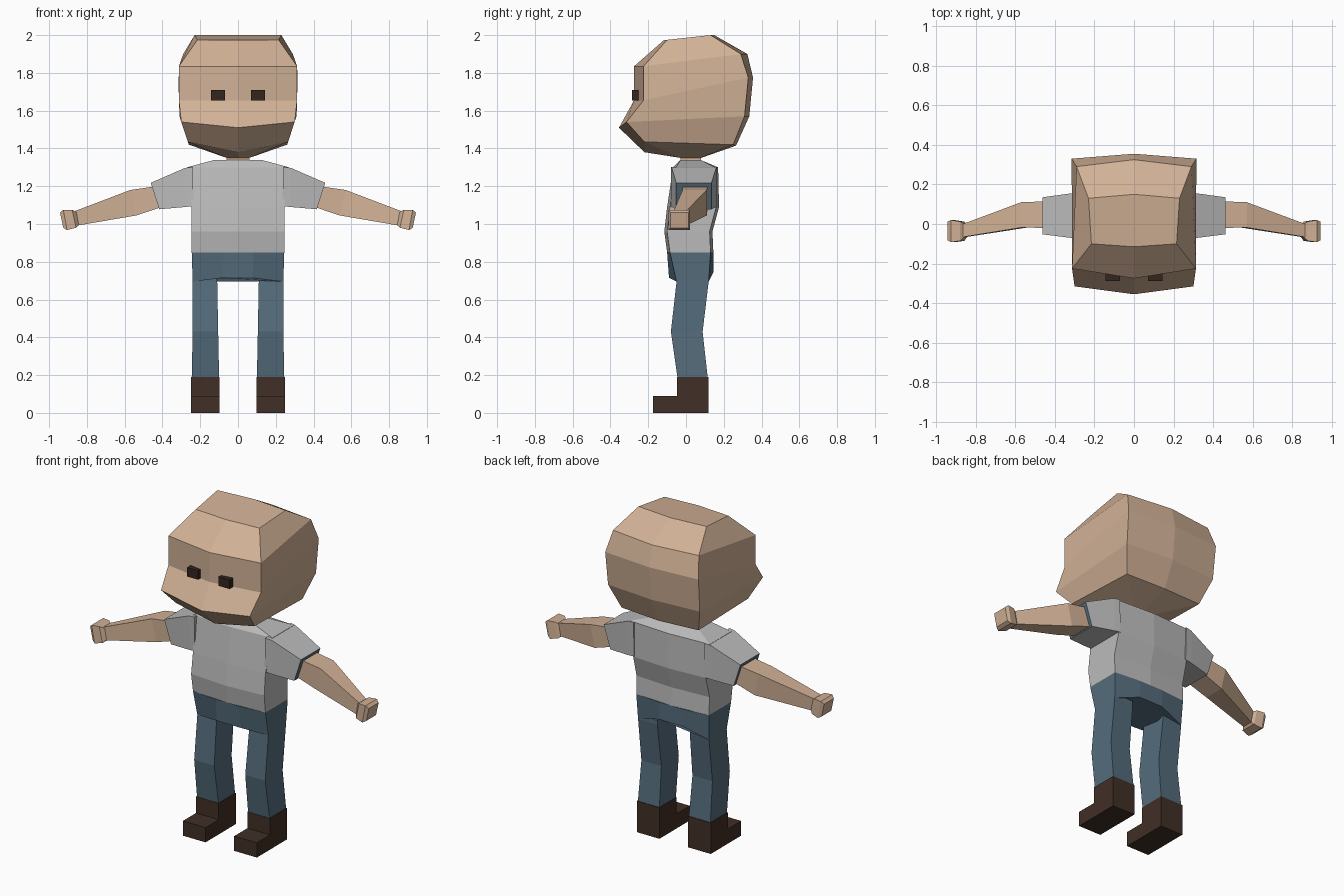
import bpy, bmesh

if "Cube" in bpy.data.objects:
    bpy.data.objects.remove(bpy.data.objects["Cube"], do_unlink=True)


def material(name, *rgb):
    m = bpy.data.materials.new(name)
    m.use_nodes = True
    m.diffuse_color = (*rgb, 1)
    m.node_tree.nodes["Principled BSDF"].inputs["Base Color"].default_value = (*rgb, 1)
    return m


skin = material("skin", .64, .44, .305)
grey = material("shirt grey", .5, .5, .5)
denim = material("denim blue", .09, .15, .2)
leather = material("boot brown", .052, .028, .019)
dark = material("eye brown", .033, .018, .013)


def loft(name, rings, *mats):
    """Join matching point rings with faces and close both ends."""
    bm = bmesh.new()
    loops = [[bm.verts.new(p) for p in ring] for ring in rings]
    n = len(loops[0])
    for a, b in zip(loops, loops[1:]):
        for i in range(n):
            j = (i + 1) % n
            bm.faces.new((a[i], a[j], b[j], b[i]))
    bm.faces.new(loops[0])
    end = bm.faces.new(loops[-1])
    end.material_index = len(mats) - 1
    bmesh.ops.recalc_face_normals(bm, faces=bm.faces)
    mesh = bpy.data.meshes.new(name)
    bm.to_mesh(mesh)
    bm.free()
    for m in mats:
        mesh.materials.append(m)
    ob = bpy.data.objects.new(name, mesh)
    bpy.context.collection.objects.link(ob)
    return ob


def mirrored(half):
    """Complete a ring from its left half, listed front to back."""
    return half + [(-x, y, z) for x, y, z in reversed(half) if x > 0]


def level(x, front, back, z, bulge=.015):
    """Flat ring with a slight fold along the middle."""
    return mirrored([(0, front, z), (x, front + bulge, z),
                     (x, back - bulge, z), (0, back, z)])


def box(y0, y1, x0, x1, z):
    return [(x0, y0, z), (x1, y0, z), (x1, y1, z), (x0, y1, z)]


def section(s, top_x, bottom_x, y0, y1, z0, z1):
    """Slanted arm cross-section on side s."""
    return [(s * bottom_x, y0, z0), (s * top_x, y0, z1),
            (s * top_x, y1, z1), (s * bottom_x, y1, z0)]


# Head, from crown to jaw, ending in the neck
head = [
    [(0, -.115, 1.975), (.215, -.1, 1.975), (.23, .13, 2), (0, .15, 2)],
    [(0, -.275, 1.835), (.313, -.225, 1.835), (.29, .29, 1.9), (0, .325, 1.9)],
    [(0, -.275, 1.655), (.313, -.225, 1.655), (.315, .33, 1.775), (0, .355, 1.775)],
    [(0, -.355, 1.51), (.3, -.315, 1.54), (.31, .31, 1.57), (0, .335, 1.57)],
    [(0, -.22, 1.38), (.265, -.22, 1.435), (.26, .25, 1.42), (0, .265, 1.415)],
]
loft("head", [mirrored(h) for h in head]
     + [level(.06, -.03, .08, 1.35, 0), level(.06, -.03, .08, 1.31, 0)], skin)

# Shirt body
loft("shirt", [level(.245, -.1, .145, .85), level(.247, -.115, .14, .96),
               level(.245, -.1, .175, 1.09), level(.27, -.068, .17, 1.3),
               level(.13, -.03, .08, 1.338, 0)], grey)

# Hips
loft("hips", [
    mirrored([(.08, -.1, .85), (.245, -.085, .85), (.245, .13, .85), (.08, .145, .85)]),
    mirrored([(.08, -.09, .715), (.24, -.05, .695), (.24, .12, .695), (.08, .145, .745)]),
], denim)

for side, s in (("left", 1), ("right", -1)):
    # Sleeve with a dark opening
    loft(side + "_sleeve", [section(s, .24, .235, -.08, .165, 1.095, 1.302),
                            section(s, .28, .28, -.075, .16, 1.09, 1.297),
                            section(s, .462, .417, -.052, .135, 1.078, 1.218)],
         grey, denim)

    # Arm and fist
    loft(side + "_arm", [section(s, .43, .42, -.02, .115, 1.085, 1.2),
                         section(s, .57, .54, -.018, .11, 1.045, 1.18),
                         section(s, .865, .85, -.066, 0, .992, 1.068)], skin)
    loft(side + "_hand", [section(s, .85, .84, -.06, -.005, 1, 1.06),
                          section(s, .878, .857, -.085, .012, .98, 1.075),
                          section(s, .925, .905, -.092, .02, .968, 1.075),
                          section(s, .942, .925, -.082, .012, .98, 1.06)], skin)

    # Leg, bent slightly at the knee
    loft(side + "_leg", [box(-.05, .12, s * .11, s * .24, .72),
                         box(-.05, .12, s * .11, s * .24, .695),
                         box(-.08, .088, s * .105, s * .24, .43),
                         box(-.045, .115, s * .1, s * .245, .185)], denim)

    # Boot extruded from a side profile
    profile = [(-.175, 0), (.118, 0), (.118, .19), (-.048, .19), (-.048, .09), (-.175, .09)]
    loft(side + "_boot", [[(s * x, y, z) for y, z in profile] for x in (.097, .25)], leather)

    # Eye
    loft(side + "_eye", [box(-.287, -.225, s * .07, s * .143, z) for z in (1.655, 1.71)], dark)
